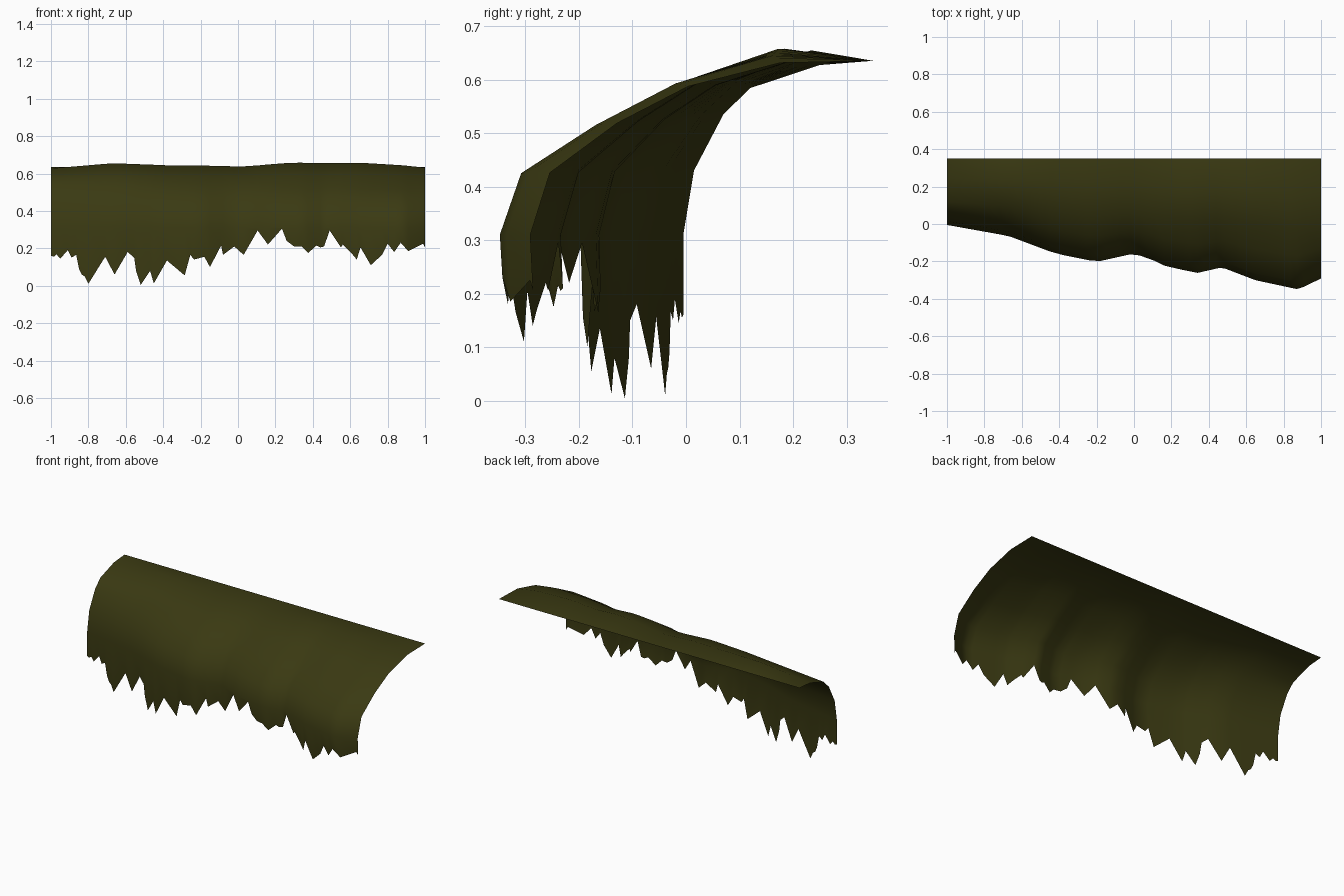
import bpy, bmesh

# Lower torn edge: (x, z) of tips and notches
TEETH = [(-1, .16), (-.985, .155), (-.97, .167), (-.95, .145), (-.91, .19), (-.89, .15),
         (-.865, .165), (-.85, .09), (-.835, .06), (-.82, .05), (-.8, .01), (-.71, .155), (-.66, .06),
         (-.59, .18), (-.555, .15), (-.545, .08), (-.52, .004), (-.47, .08), (-.45, .012),
         (-.38, .135), (-.285, .055), (-.255, .165), (-.235, .14), (-.18, .155),
         (-.15, .1), (-.09, .215), (-.08, .165), (-.02, .21), (.03, .165), (.105, .295),
         (.16, .22), (.235, .305), (.26, .24), (.3, .21), (.34, .21), (.375, .175),
         (.42, .215), (.44, .205), (.46, .21), (.49, .295), (.55, .205), (.56, .22),
         (.61, .17), (.635, .14), (.655, .205), (.71, .11), (.77, .165), (.8, .225),
         (.835, .18), (.87, .23), (.91, .185), (.99, .225), (1, .205)]
# How far the drape hangs forward along x
FRONT = [(-1, 0), (-.67, -.06), (-.42, -.155), (-.2, -.2), (0, -.155), (.1, -.19),
         (.17, -.225), (.34, -.26), (.47, -.23), (.65, -.3), (.88, -.35), (1, -.29)]
# Rise of the crest along x
CREST = [(-1, 0), (-.67, .024), (-.35, .004), (.05, .0), (.28, .014), (.65, .011), (1, -.015)]
# Tightest and fullest cross-sections (y, z)
TIGHT = [(.35, .635), (.25, .627), (.12, .584), (.07, .535), (.015, .43), (-.005, .31)]
FULL = [(.35, .635), (.16, .65), (-.02, .595), (-.17, .515), (-.31, .425), (-.35, .31)]


def sample(table, x):
    for (x0, v0), (x1, v1) in zip(table, table[1:]):
        if x <= x1:
            return v0 + (v1 - v0) * (x - x0) / (x1 - x0)
    return table[-1][1]


# Draped sheet: one column of vertices per tooth point
bm = bmesh.new()
columns = []
for x, z_end in TEETH:
    t = -sample(FRONT, x) / .35
    col = []
    for i, ((ya, za), (yb, zb)) in enumerate(zip(TIGHT, FULL)):
        z = za + (zb - za) * t
        if i in (1, 2):
            z += sample(CREST, x) * (1 if i == 1 else .4)
        col.append(bm.verts.new((x, ya + (yb - ya) * t, z)))
    y_last = col[-1].co.y
    col.append(bm.verts.new((x, y_last + .06 * t * (.31 - z_end), z_end)))
    columns.append(col)
for a, b in zip(columns, columns[1:]):
    for i in range(len(a) - 1):
        bm.faces.new((a[i], a[i + 1], b[i + 1], b[i]))
for f in bm.faces:
    f.smooth = True

mesh = bpy.data.meshes.new("draped_sheet")
bm.to_mesh(mesh)
bm.free()
sheet = bpy.data.objects.new("draped_sheet", mesh)
bpy.context.collection.objects.link(sheet)

mat = bpy.data.materials.new("dark olive")
mat.diffuse_color = (.042, .041, .006, 1)
mesh.materials.append(mat)
